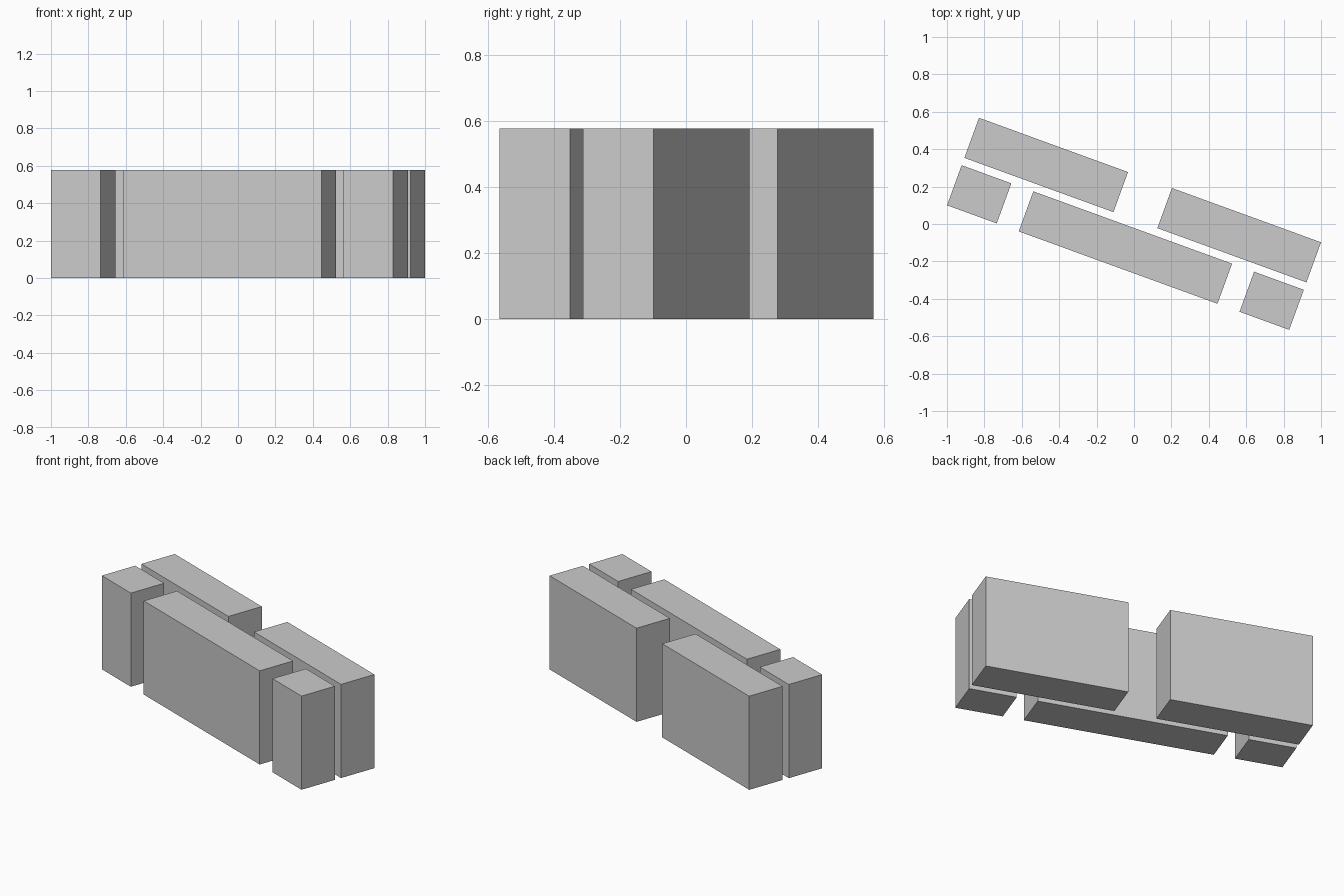
import bpy, bmesh
from math import radians
from mathutils import Matrix

if "Cube" in bpy.data.objects:
    bpy.data.objects.remove(bpy.data.objects["Cube"])

ANGLE = Matrix.Rotation(radians(-20), 4, 'Z')
LENGTH, DEPTH = 0.2827, 0.228
LEVELS = [0, 0.091, 0.187, 0.28, 0.375, 0.466, 0.578]


def stack(name, count, u, v):
    """A row of block columns, stacked in six layers, turned with the whole layout."""
    bm = bmesh.new()
    for i in range(count):
        x = u + (i - (count - 1) / 2) * LENGTH
        for z0, z1 in zip(LEVELS, LEVELS[1:]):
            place = (ANGLE @ Matrix.Translation((x, v, (z0 + z1) / 2))
                     @ Matrix.Diagonal((LENGTH, DEPTH, z1 - z0, 1)))
            bmesh.ops.create_cube(bm, size=1, matrix=place)
    mesh = bpy.data.meshes.new(name)
    bm.to_mesh(mesh)
    bm.free()
    bpy.context.collection.objects.link(bpy.data.objects.new(name, mesh))


# Front row: long wall with a single column at each end
stack("front_wall", 4, 0, -0.134)
stack("front_left_column", 1, -0.832, -0.134)
stack("front_right_column", 1, 0.832, -0.134)
# Back row: two three-block walls with a gap between
stack("back_left_wall", 3, -0.549, 0.136)
stack("back_right_wall", 3, 0.549, 0.136)
